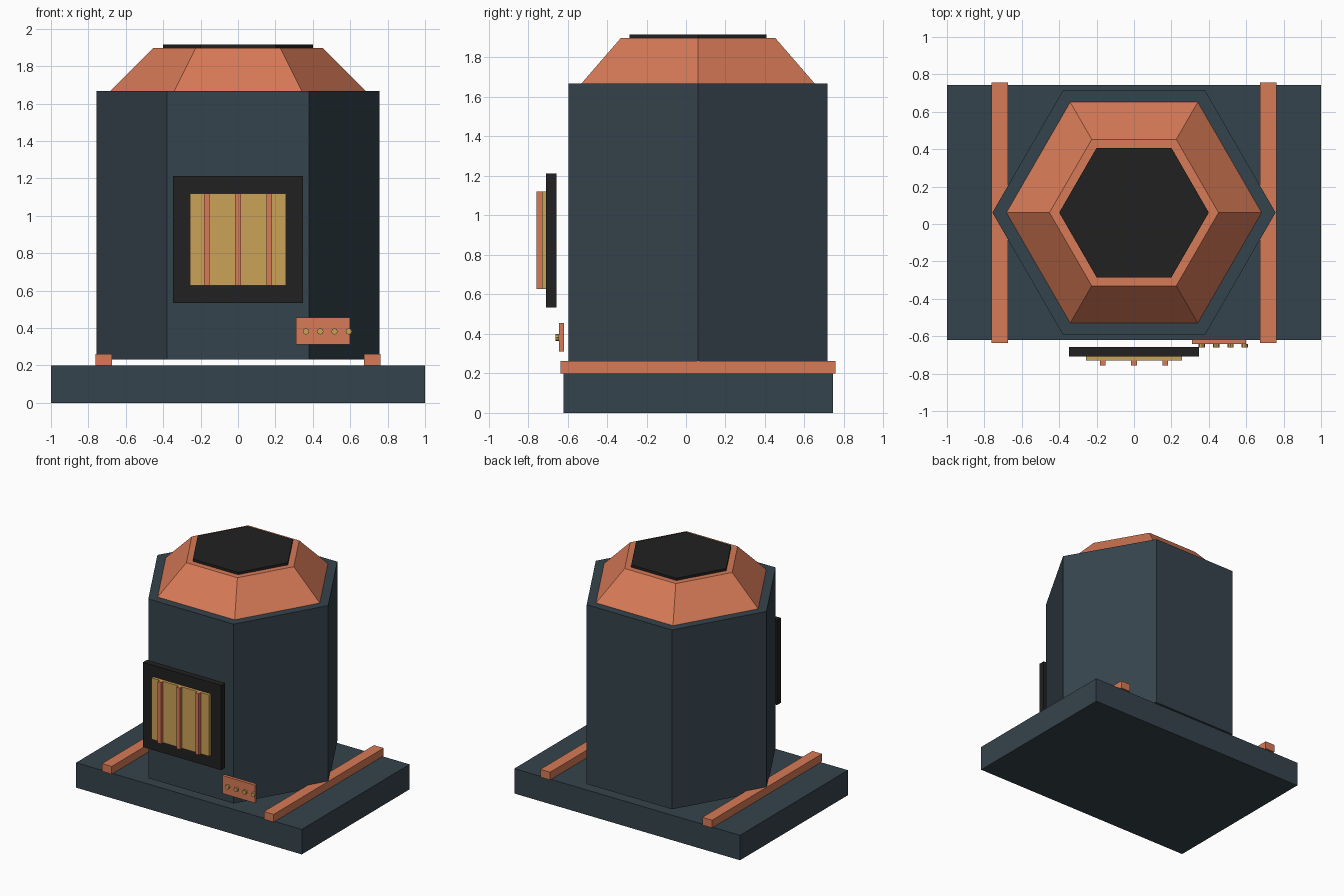
import bpy
import math

cube = bpy.data.objects.get("Cube")
if cube:
    bpy.data.objects.remove(cube, do_unlink=True)


def material(name, color):
    m = bpy.data.materials.new(name)
    m.use_nodes = True
    rgba = (*color, 1)
    m.diffuse_color = rgba
    m.node_tree.nodes["Principled BSDF"].inputs["Base Color"].default_value = rgba
    return m


steel = material("blue grey steel", (0.036, 0.056, 0.072))
copper = material("copper", (0.68, 0.195, 0.095))
black = material("soot black", (0.015, 0.015, 0.015))
amber = material("amber glass", (0.6, 0.36, 0.095))

CENTER_Y = 0.061


def finish(name, mat):
    ob = bpy.context.object
    ob.name = name
    ob.data.materials.clear()
    ob.data.materials.append(mat)
    return ob


def box(name, mat, x, y, z):
    """Box from (min, max) ranges on each axis."""
    spans = (x, y, z)
    bpy.ops.mesh.primitive_cube_add(size=1, location=[sum(s) / 2 for s in spans])
    ob = finish(name, mat)
    ob.scale = [s[1] - s[0] for s in spans]
    bpy.ops.object.transform_apply(location=False, rotation=False, scale=True)
    return ob


def hex_frustum(name, mat, r_bottom, r_top, z):
    """Six-sided prism or frustum with corners on the x axis."""
    bpy.ops.mesh.primitive_cone_add(
        vertices=6, radius1=r_bottom, radius2=r_top, depth=z[1] - z[0],
        location=(0, CENTER_Y, sum(z) / 2), rotation=(0, 0, math.pi / 6))
    return finish(name, mat)


# Hearth slab and the two rails
box("base_slab", steel, (-1, 1), (-0.621, 0.744), (0, 0.2))
for side, sx in (("left", 1), ("right", -1)):
    box(side + "_rail", copper, sorted((sx * 0.675, sx * 0.761)),
        (-0.635, 0.757), (0.2, 0.262))

# Hexagonal body, sloping hood and top cap
hex_frustum("body", steel, 0.757, 0.757, (0.232, 1.668))
hex_frustum("hood", copper, 0.682, 0.452, (1.668, 1.898))
hex_frustum("top_cap", black, 0.4, 0.4, (1.898, 1.917))

# Window: frame, glowing pane and bars
box("window_frame", black, (-0.347, 0.347), (-0.708, -0.657), (0.533, 1.212))
box("window_pane", amber, (-0.256, 0.256), (-0.73, -0.708), (0.628, 1.12))
for i, x in enumerate((-0.167, 0, 0.167)):
    box(f"window_bar_{i + 1}", copper, (x - 0.015, x + 0.015),
        (-0.757, -0.73), (0.628, 1.12))

# Control plate with a row of knobs
box("control_plate", copper, (0.31, 0.598), (-0.642, -0.617), (0.312, 0.456))
for i in range(4):
    bpy.ops.mesh.primitive_cylinder_add(
        vertices=8, radius=0.017, depth=0.018,
        location=(0.363 + i * 0.0765, -0.651, 0.382),
        rotation=(math.pi / 2, 0, 0))
    finish(f"knob_{i + 1}", amber)
